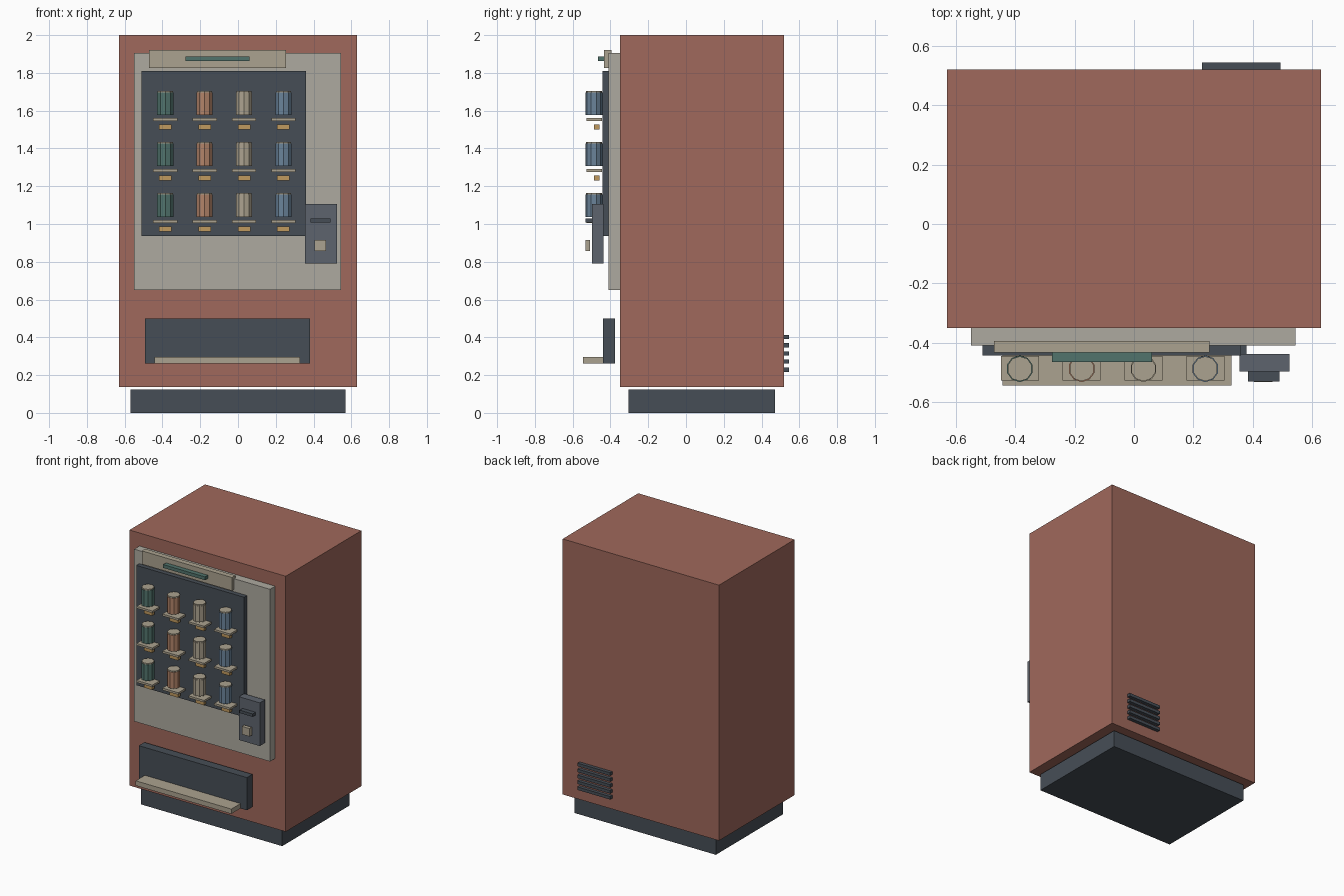
import bpy

if "Cube" in bpy.data.objects:
    bpy.data.objects.remove(bpy.data.objects["Cube"])


def material(name, r, g, b):
    m = bpy.data.materials.new(name)
    m.diffuse_color = (*[(c / 255) ** 2.2 for c in (r, g, b)], 1)
    m.use_nodes = True
    m.node_tree.nodes["Principled BSDF"].inputs["Base Color"].default_value = m.diffuse_color
    return m


RED = material("brick_red", 158, 104, 92)
DARK = material("dark_slate", 72, 79, 87)
SLATE = material("mid_slate", 94, 100, 109)
STONE = material("stone", 172, 168, 158)
CREAM = material("cream", 170, 161, 142)
GOLD = material("gold", 190, 152, 95)
GREEN = material("green", 82, 115, 108)
COPPER = material("copper", 176, 130, 104)
BLUE = material("blue", 106, 130, 152)


def box(name, x, y, z, mat):
    """Box from (min, max) ranges on each axis."""
    bpy.ops.mesh.primitive_cube_add(size=1, location=[(a + b) / 2 for a, b in (x, y, z)])
    ob = bpy.context.object
    ob.name = name
    ob.scale = [b - a for a, b in (x, y, z)]
    bpy.ops.object.transform_apply(location=False, rotation=False, scale=True)
    ob.data.materials.append(mat)
    return ob


def can(name, x, y, z0, z1, radius, mat):
    """Ten-sided flat-shaded can with a pale lid."""
    bpy.ops.mesh.primitive_cylinder_add(vertices=10, radius=radius, depth=z1 - z0,
                                        location=(x, y, (z0 + z1) / 2))
    ob = bpy.context.object
    ob.name = name
    ob.data.materials.append(mat)


# Cabinet and plinth
box("plinth", (-0.57, 0.57), (-0.305, 0.47), (0, 0.123), DARK)
box("cabinet", (-0.63, 0.63), (-0.35, 0.52), (0.138, 2.0), RED)

# Front panel, display window and header
box("front_panel", (-0.55, 0.545), (-0.41, -0.35), (0.65, 1.905), STONE)
box("display_window", (-0.51, 0.36), (-0.443, -0.41), (0.937, 1.81), DARK)
box("header", (-0.472, 0.254), (-0.433, -0.394), (1.825, 1.922), CREAM)
box("header_strip", (-0.277, 0.06), (-0.466, -0.433), (1.863, 1.887), GREEN)

# Product grid: can with lid, shelf and price tag
for row, z in enumerate((1.56, 1.29, 1.02)):
    for col, mat in enumerate((GREEN, COPPER, CREAM, BLUE)):
        x = -0.385 + col * 0.2085
        tag = f"_{row + 1}_{col + 1}"
        can("can" + tag, x, -0.488, z + 0.018, z + 0.136, 0.045, mat)
        can("can_lid" + tag, x, -0.488, z + 0.136, z + 0.145, 0.042, CREAM)
        box("shelf" + tag, (x - 0.064, x + 0.064), (-0.527, -0.445), (z - 0.015, z), CREAM)
        box("price_tag" + tag, (x - 0.033, x + 0.033), (-0.487, -0.459),
            (z - 0.059, z - 0.034), GOLD)

# Payment unit
box("payment_box", (0.355, 0.524), (-0.497, -0.438), (0.79, 1.105), SLATE)
box("coin_slot", (0.385, 0.49), (-0.531, -0.497), (1.007, 1.028), DARK)
box("payment_button", (0.405, 0.467), (-0.533, -0.507), (0.858, 0.916), CREAM)

# Collection hatch
box("collection_hatch", (-0.492, 0.38), (-0.44, -0.376), (0.262, 0.5), DARK)
box("hatch_lip", (-0.443, 0.328), (-0.545, -0.44), (0.262, 0.297), CREAM)

# Rear vent slats
for i in range(5):
    z = 0.228 + i * 0.0433
    box(f"vent_slat_{i + 1}", (0.23, 0.494), (0.518, 0.545), (z - 0.011, z + 0.011), DARK)
